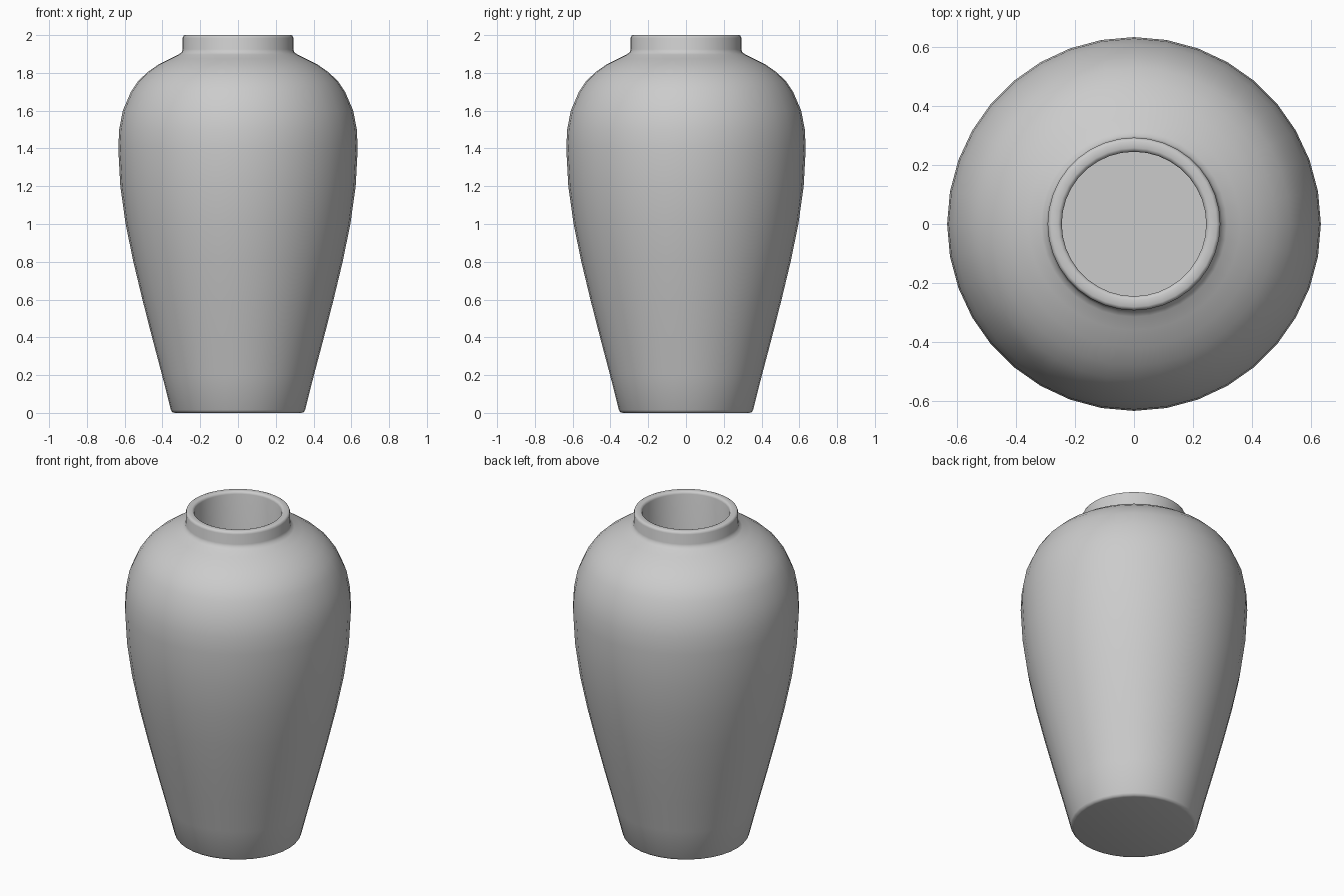
import bpy
import bmesh
import math
from mathutils import Matrix, Vector

cube = bpy.data.objects.get("Cube")
if cube:
    bpy.data.objects.remove(cube, do_unlink=True)

SIDES = 36

clay = bpy.data.materials.new("plain grey clay")
clay.use_nodes = True
grey = (0.6, 0.6, 0.6, 1)
clay.diffuse_color = grey
clay.node_tree.nodes["Principled BSDF"].inputs["Base Color"].default_value = grey

# Profile halves as (radius, height)
foot = [(0.335, 0), (0.348, 0.004), (0.355, 0.015)]
body = [(0.402, 0.2), (0.455, 0.4), (0.506, 0.6), (0.554, 0.8), (0.595, 1.0),
        (0.623, 1.2), (0.634, 1.4), (0.629, 1.5), (0.61, 1.6), (0.567, 1.7),
        (0.53, 1.755), (0.48, 1.803), (0.42, 1.845), (0.36, 1.875)]
neck = [(0.315, 1.897), (0.299, 1.908), (0.293, 1.925), (0.293, 1.985),
        (0.289, 1.996), (0.281, 2.0)]
bore = [(0.258, 2.0), (0.249, 1.996), (0.245, 1.985), (0.245, 0.1)]


def lathe(name, profile):
    """Turn the profile round the z axis and close both ends with flat discs."""
    bm = bmesh.new()
    rings = []
    for radius, height in profile:
        ring = bmesh.ops.create_circle(
            bm, segments=SIDES, radius=radius,
            matrix=Matrix.Translation(Vector((0, 0, height))))
        rings.append(ring["verts"])
    for low, high in zip(rings, rings[1:]):
        for i in range(SIDES):
            j = (i + 1) % SIDES
            bm.faces.new((low[i], low[j], high[j], high[i]))
    bm.faces.new(rings[0])
    bm.faces.new(rings[-1])
    bmesh.ops.recalc_face_normals(bm, faces=bm.faces)
    mesh = bpy.data.meshes.new(name)
    bm.to_mesh(mesh)
    bm.free()
    obj = bpy.data.objects.new(name, mesh)
    bpy.context.collection.objects.link(obj)
    obj.data.materials.append(clay)
    return obj


# Hollow jar: foot, swelling body, upright neck, rounded lip and straight bore
jar = lathe("jar", foot + body + neck + bore)
bpy.ops.object.select_all(action="DESELECT")
jar.select_set(True)
bpy.context.view_layer.objects.active = jar
bpy.ops.object.shade_smooth_by_angle(angle=math.radians(50))
